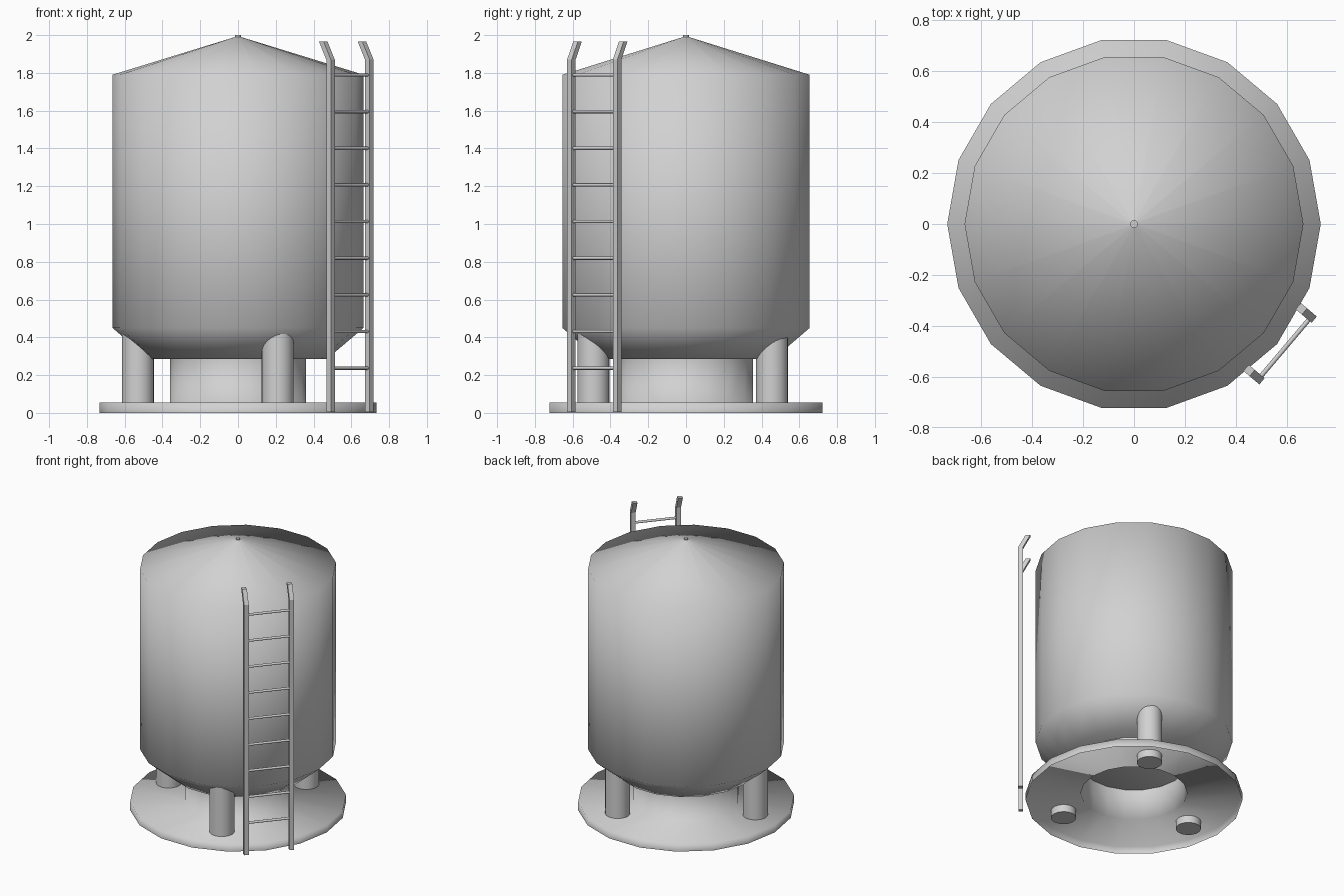
import bpy, bmesh, math
from mathutils import Vector, Matrix

cube = bpy.data.objects.get("Cube")
if cube:
    bpy.data.objects.remove(cube, do_unlink=True)

SIDES = 18
GREY = (0.64, 0.64, 0.64, 1.0)
metal = bpy.data.materials.new("light_grey_metal")
metal.use_nodes = True
metal.diffuse_color = GREY
metal.node_tree.nodes["Principled BSDF"].inputs["Base Color"].default_value = GREY


def finish(name, bm, smooth=True):
    """Turn a bmesh into a shaded object."""
    mesh = bpy.data.meshes.new(name)
    bm.to_mesh(mesh)
    bm.free()
    mesh.materials.append(metal)
    for poly in mesh.polygons:
        poly.use_smooth = smooth
    obj = bpy.data.objects.new(name, mesh)
    bpy.context.collection.objects.link(obj)
    return obj


def lathe(name, profile):
    """Spin (radius, height) points, listed bottom to top, about z."""
    bm = bmesh.new()
    rings = []
    for r, z in profile:
        if r == 0:
            rings.append([bm.verts.new((0, 0, z))] * SIDES)
        else:
            rings.append([bm.verts.new((r * math.cos(a), r * math.sin(a), z))
                          for a in (math.tau * i / SIDES for i in range(SIDES))])
    for low, high in zip(rings, rings[1:]):
        for i in range(SIDES):
            j = (i + 1) % SIDES
            corners = dict.fromkeys((low[i], low[j], high[j], high[i]))
            bm.faces.new(list(corners))
    return finish(name, bm)


def rod(name, start, end, radius, sides):
    """Capped cylinder between two points, with sharp end rims."""
    start, end = Vector(start), Vector(end)
    axis = end - start
    turn = axis.to_track_quat('Z', 'Y').to_matrix().to_4x4()
    bm = bmesh.new()
    bmesh.ops.create_cone(bm, cap_ends=True, segments=sides, radius1=radius,
                          radius2=radius, depth=axis.length,
                          matrix=Matrix.Translation((start + end) / 2) @ turn)
    for edge in bm.edges:
        edge.smooth = edge.calc_face_angle(0) < math.radians(60)
    return finish(name, bm)


# Tank body with a conical roof and tapered bottom
lathe("tank", [(0, 0.285), (0.47, 0.285), (0.665, 0.45), (0.665, 1.79), (0.015, 1.99)])
rod("roof_cap", (0, 0, 1.98), (0, 0, 2.0), 0.015, 12)

# Open-bottomed base plate flowing into the central skirt
lathe("base_and_skirt", [(0.733, 0), (0.733, 0.055), (0.36, 0.055), (0.36, 0.29)])

# Support legs running up into the tapered bottom
legs = {"front_leg": (0.21, -0.49), "right_leg": (-0.53, -0.06), "back_leg": (0.245, 0.455)}
for name, (x, y) in legs.items():
    rod(name, (x, y, 0), (x, y, 0.44), 0.085, 24)

# Ladder: square rails whose tops lean towards the tank
feet = [Vector((0.49, -0.607, 0)), Vector((0.695, -0.365, 0))]
along = (feet[1] - feet[0]).normalized()
inward = Vector((-along.y, along.x, 0))
HALF = 0.016
for name, foot in zip(("right_rail", "left_rail"), feet):
    bm = bmesh.new()
    rings = []
    for z, lean in ((0.005, 0), (1.87, 0), (1.965, 0.05)):
        centre = foot + inward * lean + Vector((0, 0, z))
        rings.append([bm.verts.new(centre + along * HALF * a + inward * HALF * b)
                      for a, b in ((-1, -1), (1, -1), (1, 1), (-1, 1))])
    for low, high in zip(rings, rings[1:]):
        for i in range(4):
            j = (i + 1) % 4
            bm.faces.new((low[i], low[j], high[j], high[i]))
    bm.faces.new(rings[0][::-1])
    bm.faces.new(rings[-1])
    finish(name, bm, smooth=False)

# Ladder rungs
for i in range(9):
    height = Vector((0, 0, 0.237 + 0.194 * i))
    rod(f"rung_{i + 1}", feet[0] + height, feet[1] + height, 0.009, 8)
